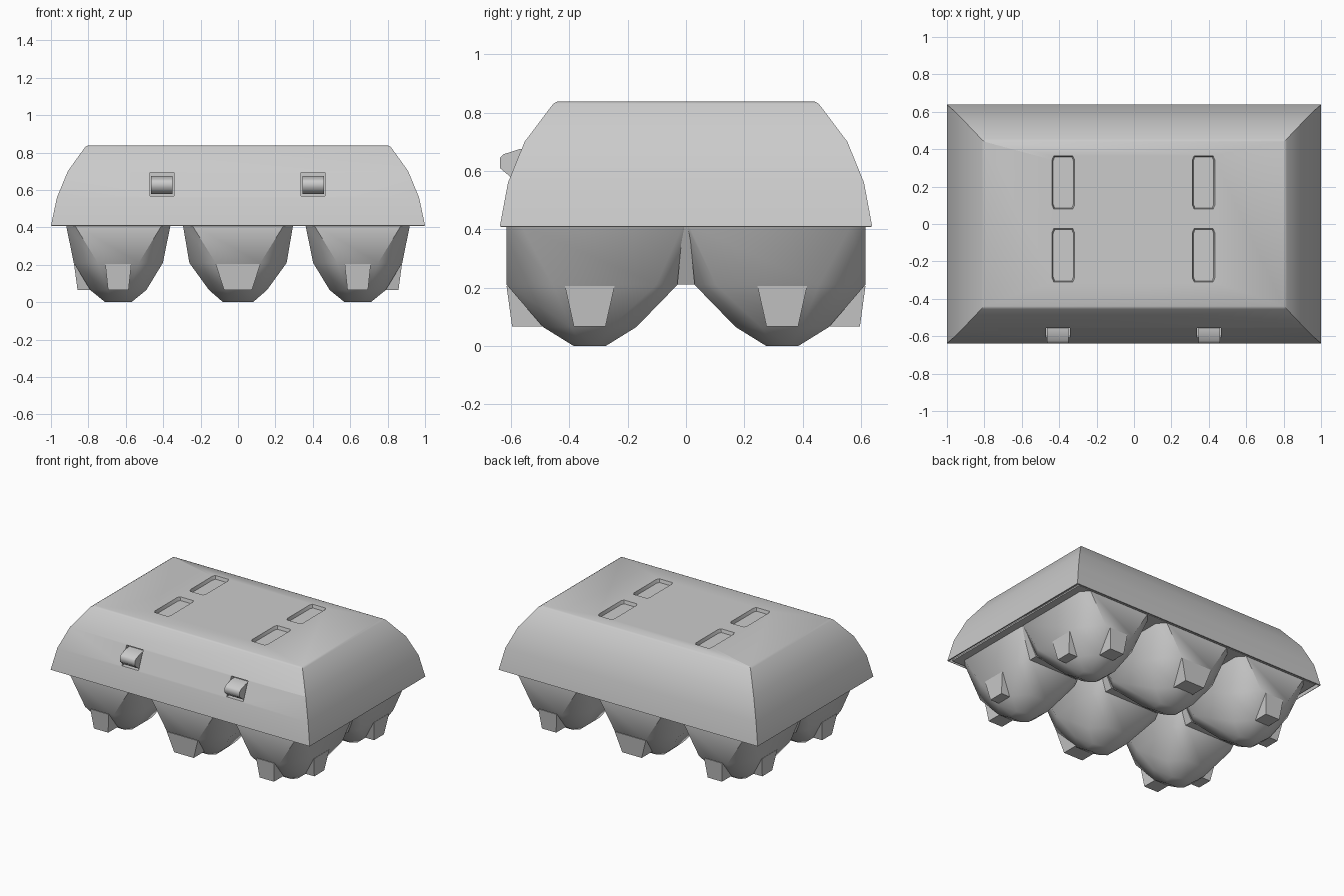
import bpy, bmesh, math
from mathutils import Vector

if "Cube" in bpy.data.objects:
    bpy.data.objects.remove(bpy.data.objects["Cube"])


def finish(name, bm, angle=30):
    bmesh.ops.remove_doubles(bm, verts=bm.verts, dist=1e-5)
    bmesh.ops.recalc_face_normals(bm, faces=bm.faces)
    me = bpy.data.meshes.new(name)
    bm.to_mesh(me)
    bm.free()
    ob = bpy.data.objects.new(name, me)
    bpy.context.collection.objects.link(ob)
    smooth(ob, angle)
    return ob


def smooth(ob, angle):
    bpy.ops.object.select_all(action='DESELECT')
    bpy.context.view_layer.objects.active = ob
    ob.select_set(True)
    bpy.ops.object.shade_smooth_by_angle(angle=math.radians(angle))


def ring(cx, cy, hx, hy, z, lo, hi=None):
    """Rectangle with cut corners; lo / hi = uncut share of the sides at -y / +y."""
    hi = lo if hi is None else hi
    pts = [(hx, -hy * lo), (hx, hy * hi), (hx * hi, hy), (-hx * hi, hy),
           (-hx, hy * hi), (-hx, -hy * lo), (-hx * lo, -hy), (hx * lo, -hy)]
    return [(cx + x, cy + y, z) for x, y in pts]


def box_ring(hx, hy, z):
    return [(hx, -hy, z), (hx, hy, z), (-hx, hy, z), (-hx, -hy, z)]


def loft(bm, rings):
    vs = [[bm.verts.new(p) for p in r] for r in rings]
    n = len(vs[0])
    for a, b in zip(vs, vs[1:]):
        for i in range(n):
            bm.faces.new((a[i], a[(i + 1) % n], b[(i + 1) % n], b[i]))
    bm.faces.new(vs[0][::-1])
    bm.faces.new(vs[-1])


def hull(bm, pts):
    vs = [bm.verts.new(p) for p in pts]
    bmesh.ops.convex_hull(bm, input=vs)


# Lid: closed loft, recesses cut, then opened below and thickened
bm = bmesh.new()
loft(bm, [box_ring(*p) for p in [(1, .638, .41), (.968, .61, .56), (.91, .553, .70),
                                 (.817, .455, .83), (.80, .44, .838)]])
lid = finish("lid", bm)

cut = bmesh.new()
for x in (-.378, .372):
    for y in (.222, -.167):
        loft(cut, [ring(x, y, .054, .137, .815, .85), ring(x, y, .066, .147, .86, .85)])
for x in (-.407, .402):
    hull(cut, [(x + sx * .064, y, z) for sx in (-1, 1) for y in (-.7, -.53) for z in (.567, .693)])
cutter = finish("recess_cutter", cut)
cutter.hide_render = True
mod = lid.modifiers.new("recesses", 'BOOLEAN')
mod.operation = 'DIFFERENCE'
mod.solver = 'EXACT'
mod.object = cutter
bpy.context.view_layer.objects.active = lid
bpy.ops.object.modifier_apply(modifier="recesses")
bpy.data.objects.remove(cutter, do_unlink=True)

bm = bmesh.new()
bm.from_mesh(lid.data)
bottom = [f for f in bm.faces if all(v.co.z < .411 for v in f.verts)]
bmesh.ops.delete(bm, geom=bottom, context='FACES')
bm.to_mesh(lid.data)
bm.free()
smooth(lid, 30)
sol = lid.modifiers.new("thickness", 'SOLIDIFY')
sol.thickness = .008
sol.offset = -1

# Latch tabs in the front windows
for i, x in enumerate((-.407, .402)):
    bm = bmesh.new()
    prof = [(-.52, .675), (-.57, .675), (-.625, .657), (-.638, .645),
            (-.638, .61), (-.60, .578), (-.52, .578)]
    loft(bm, [[(x + s * .058, y, z) for y, z in prof] for s in (-1, 1)])
    finish("latch_tab_%d" % (i + 1), bm, 50)

# Tray flange under the lid
bm = bmesh.new()
loft(bm, [box_ring(.972, .622, .412), box_ring(.972, .622, .422)])
finish("tray_flange", bm)

# Egg cups, two per column, squarer towards the top and the middle
for col in (-1, 0, 1):
    cx = col * .64
    sizes = (.28, .238, .15, .07) if col else (.295, .26, .155, .08)
    for row in (-1, 1):
        bm = bmesh.new()
        cy = row * .33

        def cup_ring(y, hx, hy, z, outer, inner):
            lo, hi = (outer, inner) if row < 0 else (inner, outer)
            return ring(cx, y, hx, hy, z, lo, hi)
        loft(bm, [cup_ring(row * .3075, sizes[0], .3075, .415, .84, .97),
                  cup_ring(row * .322, sizes[1], .293, .21, .46, .75),
                  cup_ring(cy, sizes[2], .16, .065, .40, .45),
                  cup_ring(cy, sizes[3], .055, 0, .5, .5)])
        finish("egg_cup", bm, 50)

        # Wedge ribs on the outward sides
        bm = bmesh.new()
        wide = (.07, .055) if col else (.12, .075)
        ribs = [(Vector((0, row, 0)), .285, .266, *wide)]
        if col:
            ribs.append((Vector((col, 0, 0)), .237, .218, .085, .054))
        for d, top, low, wt, wb in ribs:
            t = Vector((d.y, -d.x, 0))
            c = Vector((cx, cy, 0))
            hull(bm, [c + d * r + t * (s * w) + Vector((0, 0, z)) for s in (-1, 1)
                      for r, w, z in ((top, wt, .205), (low, wb, .066), (.10, wb, .066), (.12, wt, .205))])
        finish("cup_ribs", bm, 50)

    # Saddle joining front and back cups
    bm = bmesh.new()
    loft(bm, [[(cx + sx * a, sy * b, z) for sx, sy in ((1, -1), (1, 1), (-1, 1), (-1, -1))]
              for a, b, z in ((sizes[1] * .8, .03, .21), (sizes[0] * .985, .01, .415))])
    finish("cup_saddle", bm)
